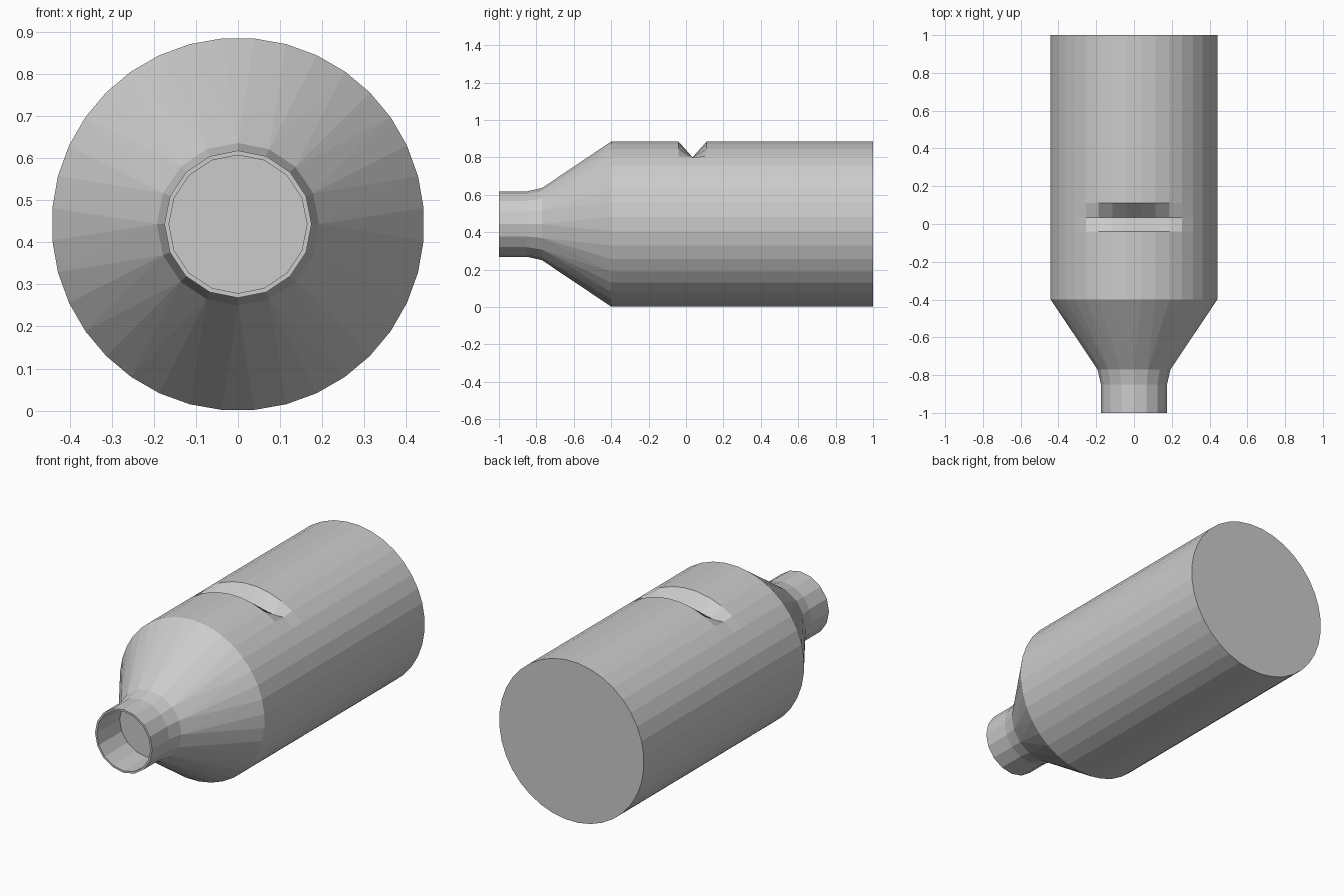
import bpy, bmesh
from math import sin, cos, pi

cube = bpy.data.objects.get("Cube")
if cube:
    bpy.data.objects.remove(cube, do_unlink=True)

R = 0.443            # body radius, also the height of the axis
BODY_SIDES, NECK_SIDES = 36, 16

grey = bpy.data.materials.new("plain grey")
grey.use_nodes = True
colour = (0.6, 0.6, 0.6, 1)
grey.diffuse_color = colour
grey.node_tree.nodes["Principled BSDF"].inputs["Base Color"].default_value = colour

bm = bmesh.new()


def ring(y, radius, sides, phase=0.0):
    """Circle of vertices around the y axis, starting at the top."""
    angles = [2 * pi * (i + phase) / sides for i in range(sides)]
    return [bm.verts.new((radius * sin(a), y, R + radius * cos(a))) for a in angles]


def bridge(a, b):
    """Quads between two rings with equal side counts."""
    for i in range(len(a)):
        j = (i + 1) % len(a)
        bm.faces.new((a[i], a[j], b[j], b[i]))


def zip_rings(a, b, phase_b):
    """Triangles between two rings with different side counts."""
    na, nb = len(a), len(b)
    i = j = 0
    while i < na or j < nb:
        if j >= nb or (i < na and (i + 0.5) / na < (j + 0.5 + phase_b) / nb):
            bm.faces.new((a[i % na], a[(i + 1) % na], b[j % nb]))
            i += 1
        else:
            bm.faces.new((a[i % na], b[(j + 1) % nb], b[j % nb]))
            j += 1


# Neck: closed bore, rim, straight outer wall and flare
neck_profile = [(-0.80, 0.164), (-1.0, 0.164), (-1.0, 0.175), (-0.85, 0.175), (-0.77, 0.193)]
neck = [ring(y, r, NECK_SIDES) for y, r in neck_profile]
bm.faces.new(neck[0])
for a, b in zip(neck, neck[1:]):
    bridge(a, b)

# Body: straight tube with extra rings for the notch, closed at the back
body = [ring(y, R, BODY_SIDES, 0.5) for y in (-0.40, -0.04, 0.035, 0.11, 1.0)]
for a, b in zip(body, body[1:]):
    bridge(a, b)
bm.faces.new(body[-1])

# Shoulder cone joins the coarse neck to the finer body
zip_rings(neck[-1], body[0], 0.5)

# Notch: press the middle ring down to a straight valley at the top
for v in body[2]:
    if v.co.z > R and abs(v.co.x) < 0.27:
        v.co.z = min(v.co.z, 0.80)

bmesh.ops.recalc_face_normals(bm, faces=bm.faces)
mesh = bpy.data.meshes.new("whistle_body")
bm.to_mesh(mesh)
bm.free()
mesh.materials.append(grey)
bpy.context.collection.objects.link(bpy.data.objects.new("whistle_body", mesh))
